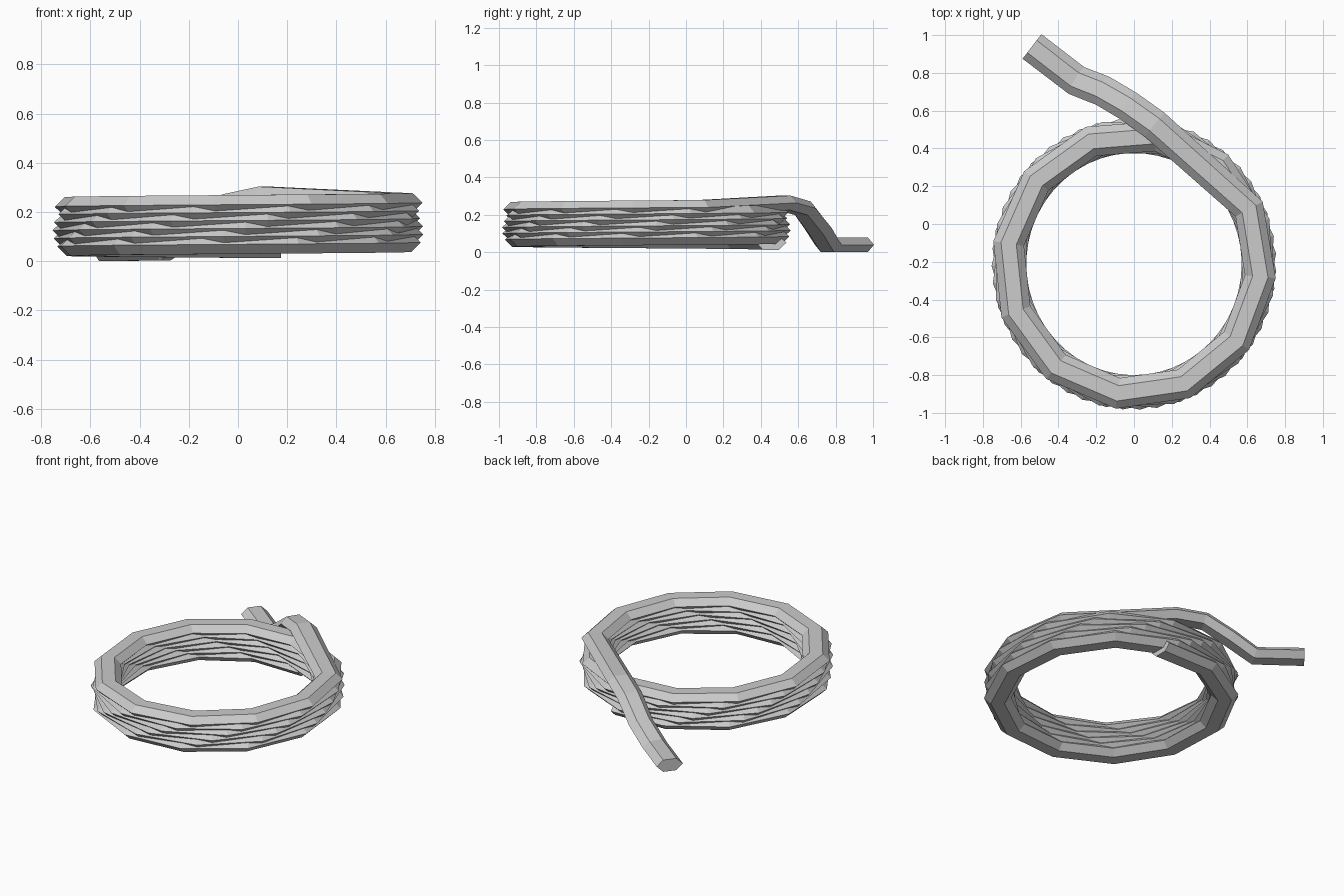
import bpy, bmesh
from math import radians, sin, cos
from mathutils import Vector

if "Cube" in bpy.data.objects:
    bpy.data.objects.remove(bpy.data.objects["Cube"])

HALF_W, HALF_H = 0.082, 0.039      # flattened hexagon rope section
RX, RY, CY = 0.672, 0.69, -0.212   # coil radii and centre
STEPS, START, END = 69, 75, 360 * 6 + 25

# Coil centre line, rising counter-clockwise
path = []
for i in range(STEPS + 1):
    t = i / STEPS
    a = radians(START + (END - START) * t)
    path.append(Vector((RX * cos(a), CY + RY * sin(a), 0.051 + 0.189 * t)))

# Loose tail crossing the coil and dropping to the ground
path += [Vector(p) for p in ((0.11, 0.525, 0.264), (-0.03, 0.625, 0.235),
                             (-0.165, 0.705, 0.13), (-0.305, 0.76, 0.04),
                             (-0.54, 0.94, 0.04))]

section = [(1, 0), (0.5, 1), (-0.5, 1), (-1, 0), (-0.5, -1), (0.5, -1)]


def sweep(name, pts):
    bm = bmesh.new()
    rings = []
    for i, p in enumerate(pts):
        a = (p - pts[max(i - 1, 0)]).normalized()
        b = (pts[min(i + 1, len(pts) - 1)] - p).normalized()
        tan = (a + b).normalized()
        side = tan.cross(Vector((0, 0, 1))).normalized()
        up = side.cross(tan)
        rings.append([bm.verts.new(p + side * u * HALF_W + up * v * HALF_H)
                      for u, v in section])
    for r, s in zip(rings, rings[1:]):
        for k in range(6):
            n = (k + 1) % 6
            bm.faces.new((r[k], r[n], s[n], s[k]))
    bm.faces.new(rings[0])
    bm.faces.new(rings[-1])
    bmesh.ops.recalc_face_normals(bm, faces=bm.faces)
    me = bpy.data.meshes.new(name)
    bm.to_mesh(me)
    bm.free()
    ob = bpy.data.objects.new(name, me)
    bpy.context.collection.objects.link(ob)
    return ob


sweep("rope_coil", path)
